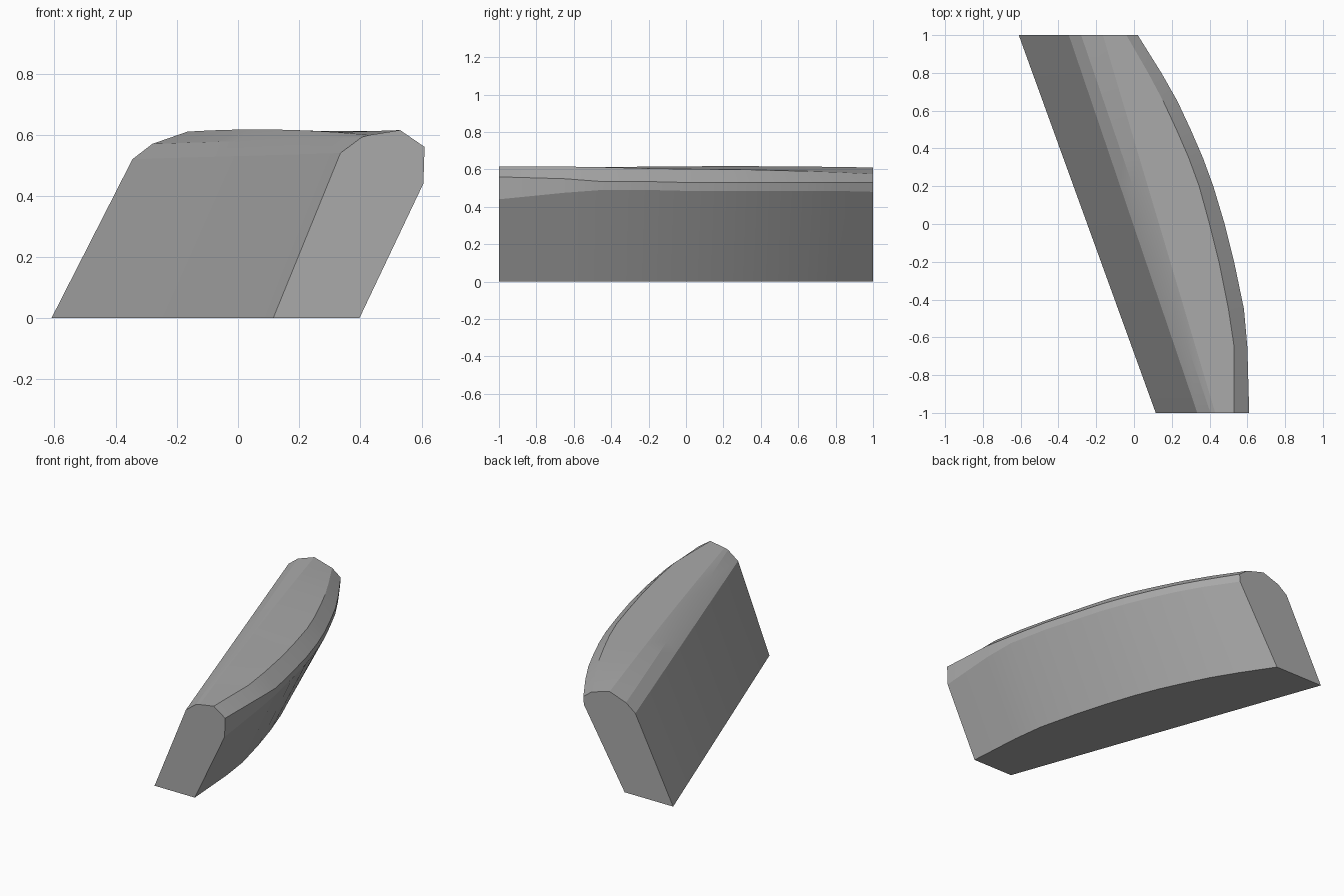
import bpy, bmesh

if "Cube" in bpy.data.objects:
    bpy.data.objects.remove(bpy.data.objects["Cube"])

# Single stone grey
grey = bpy.data.materials.new("stone_grey")
grey.use_nodes = True
colour = (0.4, 0.4, 0.4, 1)
grey.diffuse_color = colour
grey.node_tree.nodes["Principled BSDF"].inputs["Base Color"].default_value = colour


def lerp(a, b, t):
    return a + (b - a) * t


# Stations along the length: y, outer x, crown x, crown z, shoulder z, belly z
stations = [
    (-1.0, 0.61, 0.53, 0.615, 0.56, 0.44),
    (-0.65, 0.60, 0.53, 0.615, 0.55, 0.475),
    (-0.45, 0.582, 0.50, 0.612, 0.535, 0.49),
    (-0.2, 0.53, 0.45, 0.605, 0.535, 0.49),
    (0.0, 0.48, 0.40, 0.602, 0.53, 0.485),
    (0.2, 0.42, 0.345, 0.60, 0.53, 0.485),
    (0.35, 0.365, 0.29, 0.598, 0.53, 0.485),
    (0.5, 0.30, 0.225, 0.594, 0.53, 0.485),
    (0.65, 0.23, 0.155, 0.59, 0.53, 0.485),
    (0.8, 0.145, 0.075, 0.585, 0.53, 0.485),
    (1.0, 0.02, -0.04, 0.575, 0.53, 0.48),
]


def section(y, outer, crown, crown_z, shoulder_z, belly_z):
    """Leaning cross-section: straight inner wall, rounded top, curved outer wall."""
    t = (y + 1) / 2
    hump = 0.012 * (1 - (2 * t - 1) ** 2)
    return [(x, y, z) for x, z in (
        (lerp(0.115, -0.61, t), 0),
        (lerp(0.335, -0.345, t), lerp(0.54, 0.52, t)),
        (lerp(0.405, -0.28, t), lerp(0.592, 0.57, t)),
        (lerp(0.43, -0.165, t), lerp(0.599, 0.61, t) + hump),
        (crown, crown_z),
        (outer, shoulder_z),
        (outer - 0.004, belly_z),
        (outer - lerp(0.213, 0.29, t), 0),
    )]


# Curved slab: rings bridged along the length, with flat ends
bm = bmesh.new()
rings = [[bm.verts.new(p) for p in section(*s)] for s in stations]
for a, b in zip(rings, rings[1:]):
    for i in range(len(a)):
        j = (i + 1) % len(a)
        bm.faces.new((a[i], a[j], b[j], b[i]))
bm.faces.new(rings[0])
bm.faces.new(rings[-1])
bmesh.ops.recalc_face_normals(bm, faces=bm.faces)

mesh = bpy.data.meshes.new("curved_slab")
bm.to_mesh(mesh)
bm.free()
mesh.materials.append(grey)
slab = bpy.data.objects.new("curved_slab", mesh)
bpy.context.collection.objects.link(slab)

# Soften the curved walls while keeping the top facets crisp
bpy.ops.object.select_all(action='DESELECT')
slab.select_set(True)
bpy.context.view_layer.objects.active = slab
bpy.ops.object.shade_smooth_by_angle(angle=0.2)
